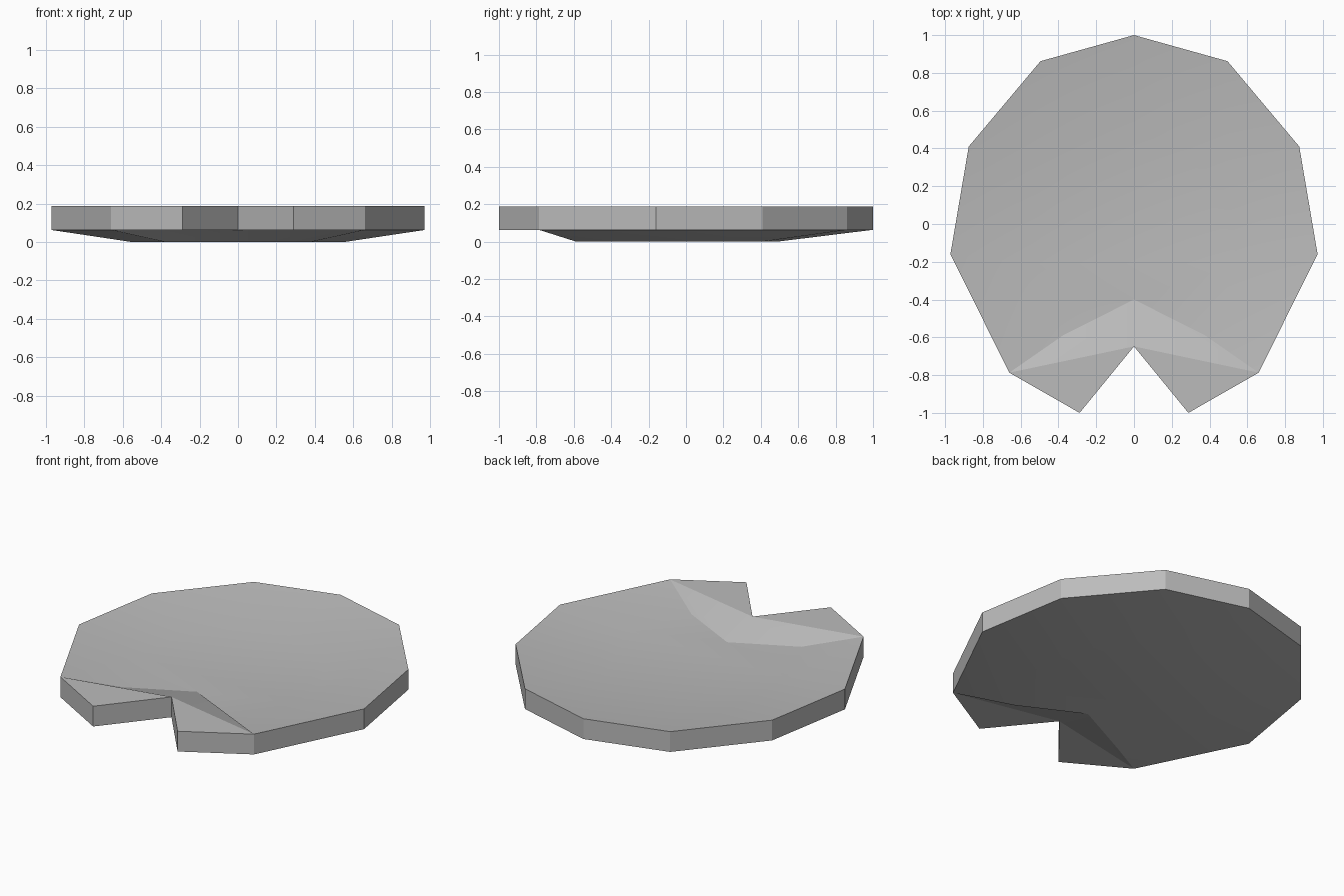
import bpy, bmesh, math

cube = bpy.data.objects.get("Cube")
if cube:
    bpy.data.objects.remove(cube)

THICKNESS, RIM_Z = 0.125, 0.063

# Right half of the rim, from the back point to the corner before the notch lobe
half_rim = [(0, 1), (0.495, 0.862), (0.875, 0.41), (0.972, -0.16), (0.66, -0.787)]
lobe_tip = (0.288, -1)
notch, inner_notch = (0, -0.648), (0, -0.40)


def mirrored(half, end):
    """Closed loop: half profile, end point on the axis, mirrored half."""
    return half + [end] + [(-x, y) for x, y in reversed(half[1:])]


# Sunken floor is a shrunken, slightly shifted copy of the rim
half_floor = [(x * 0.567, y * 0.604 - 0.113) for x, y in half_rim]

bm = bmesh.new()
rim = [bm.verts.new((x, y, RIM_Z)) for x, y in mirrored(half_rim, notch)]
floor = [bm.verts.new((x, y, 0)) for x, y in mirrored(half_floor, inner_notch)]

# Sloping ring and floor
n = len(rim)
for i in range(n):
    j = (i + 1) % n
    bm.faces.new((rim[i], rim[j], floor[j], floor[i]))
bm.faces.new(floor)

# Flat lobes on both sides of the notch
k = len(half_rim)
for side, corner in ((1, rim[k - 1]), (-1, rim[k + 1])):
    tip = bm.verts.new((side * lobe_tip[0], lobe_tip[1], RIM_Z))
    bm.faces.new((corner, tip, rim[k]))

# Thicken straight up, keeping the underside
underside = bm.faces[:]
top = bmesh.ops.extrude_face_region(bm, geom=underside, use_keep_orig=True)
bmesh.ops.translate(bm, vec=(0, 0, THICKNESS),
                    verts=[g for g in top["geom"] if isinstance(g, bmesh.types.BMVert)])
bmesh.ops.recalc_face_normals(bm, faces=bm.faces)

mesh = bpy.data.meshes.new("notched_pad")
bm.to_mesh(mesh)
bm.free()
pad = bpy.data.objects.new("notched_pad", mesh)
bpy.context.collection.objects.link(pad)

# Plain grey material
grey = bpy.data.materials.new("plain_grey")
grey.use_nodes = True
colour = (0.5, 0.5, 0.5, 1)
grey.diffuse_color = colour
grey.node_tree.nodes["Principled BSDF"].inputs["Base Color"].default_value = colour
mesh.materials.append(grey)

# Smooth dish, sharp rim
bpy.ops.object.select_all(action="DESELECT")
pad.select_set(True)
bpy.context.view_layer.objects.active = pad
bpy.ops.object.shade_smooth_by_angle(angle=math.radians(20))
